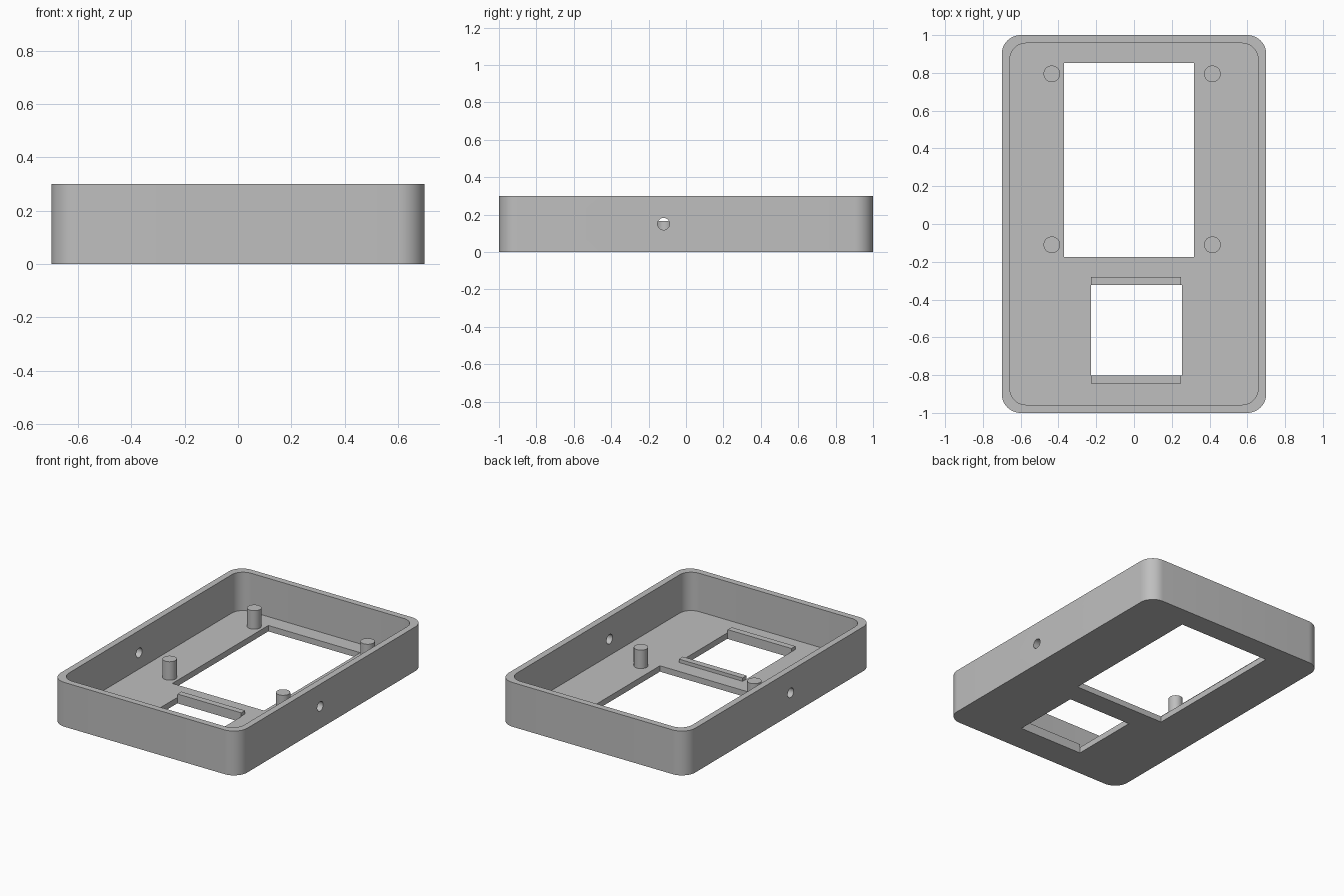
import bpy
import bmesh
from math import cos, sin, pi
from mathutils import Matrix

if "Cube" in bpy.data.objects:
    bpy.data.objects.remove(bpy.data.objects["Cube"], do_unlink=True)

HEIGHT, FLOOR, POST_TOP, RIDGE_TOP = 0.3, 0.04, 0.165, 0.063

grey = bpy.data.materials.new("grey plastic")
grey.use_nodes = True
grey.diffuse_color = (0.52, 0.52, 0.52, 1)
grey.node_tree.nodes["Principled BSDF"].inputs["Base Color"].default_value = grey.diffuse_color


def finish(name, bm):
    bmesh.ops.recalc_face_normals(bm, faces=bm.faces)
    mesh = bpy.data.meshes.new(name)
    bm.to_mesh(mesh)
    bm.free()
    mesh.materials.append(grey)
    obj = bpy.data.objects.new(name, mesh)
    bpy.context.collection.objects.link(obj)
    return obj


def rounded_box(name, half_x, half_y, radius, z0, z1, steps=12):
    bm = bmesh.new()
    ring = []
    for corner, (sx, sy) in enumerate([(1, 1), (-1, 1), (-1, -1), (1, -1)]):
        for i in range(steps + 1):
            a = (corner + i / steps) * pi / 2
            ring.append(bm.verts.new((sx * (half_x - radius) + radius * cos(a),
                                      sy * (half_y - radius) + radius * sin(a), z0)))
    base = bm.faces.new(ring)
    top = bmesh.ops.extrude_face_region(bm, geom=[base], use_keep_orig=True)["geom"]
    bmesh.ops.translate(bm, vec=(0, 0, z1 - z0),
                        verts=[v for v in top if isinstance(v, bmesh.types.BMVert)])
    return finish(name, bm)


def box(name, x0, x1, y0, y1, z0, z1):
    bm = bmesh.new()
    centre = Matrix.Translation(((x0 + x1) / 2, (y0 + y1) / 2, (z0 + z1) / 2))
    bmesh.ops.create_cube(bm, size=1, matrix=centre @ Matrix.Diagonal((x1 - x0, y1 - y0, z1 - z0, 1)))
    return finish(name, bm)


def cylinder(name, centre, radius, depth, rotation=Matrix()):
    bm = bmesh.new()
    bmesh.ops.create_cone(bm, cap_ends=True, segments=32, radius1=radius, radius2=radius,
                          depth=depth, matrix=Matrix.Translation(centre) @ rotation)
    return finish(name, bm)


def smooth(obj):
    bpy.ops.object.select_all(action="DESELECT")
    obj.select_set(True)
    bpy.context.view_layer.objects.active = obj
    bpy.ops.object.shade_smooth_by_angle(angle=pi / 6)


# Tray: rounded shell with a hollow, two windows and a hole through both sides
tray = rounded_box("tray", 0.7, 1.0, 0.1, 0, HEIGHT)
cutters = [
    rounded_box("hollow_cutter", 0.657, 0.957, 0.085, FLOOR, HEIGHT + 0.1),
    box("large_window_cutter", -0.37, 0.318, -0.175, 0.853, -0.1, 0.1),
    box("small_window_cutter", -0.228, 0.253, -0.803, -0.323, -0.1, 0.1),
    cylinder("side_hole_cutter", (0, -0.12, 0.15), 0.032, 2, Matrix.Rotation(pi / 2, 4, "Y")),
]
for cutter in cutters:
    cutter.hide_render = True
    mod = tray.modifiers.new(cutter.name, "BOOLEAN")
    mod.operation = "DIFFERENCE"
    mod.solver = "EXACT"
    mod.object = cutter

# Bake the cuts, then drop the cutters
bpy.context.view_layer.update()
cut = bpy.data.meshes.new_from_object(tray.evaluated_get(bpy.context.evaluated_depsgraph_get()))
tray.modifiers.clear()
tray.data = cut
for cutter in cutters:
    bpy.data.objects.remove(cutter, do_unlink=True)
smooth(tray)

# Four mounting posts around the large window
for end, y in (("front", -0.11), ("back", 0.795)):
    for side, x in (("right", -0.435), ("left", 0.415)):
        z0 = FLOOR - 0.01
        smooth(cylinder(f"{end}_{side}_post", (x, y, (z0 + POST_TOP) / 2), 0.044, POST_TOP - z0))

# Low ridges along the front and back of the small window
for end, y in (("front", -0.845), ("back", -0.323)):
    box(f"{end}_ridge", -0.228, 0.25, y, y + 0.042, FLOOR - 0.01, RIDGE_TOP)
